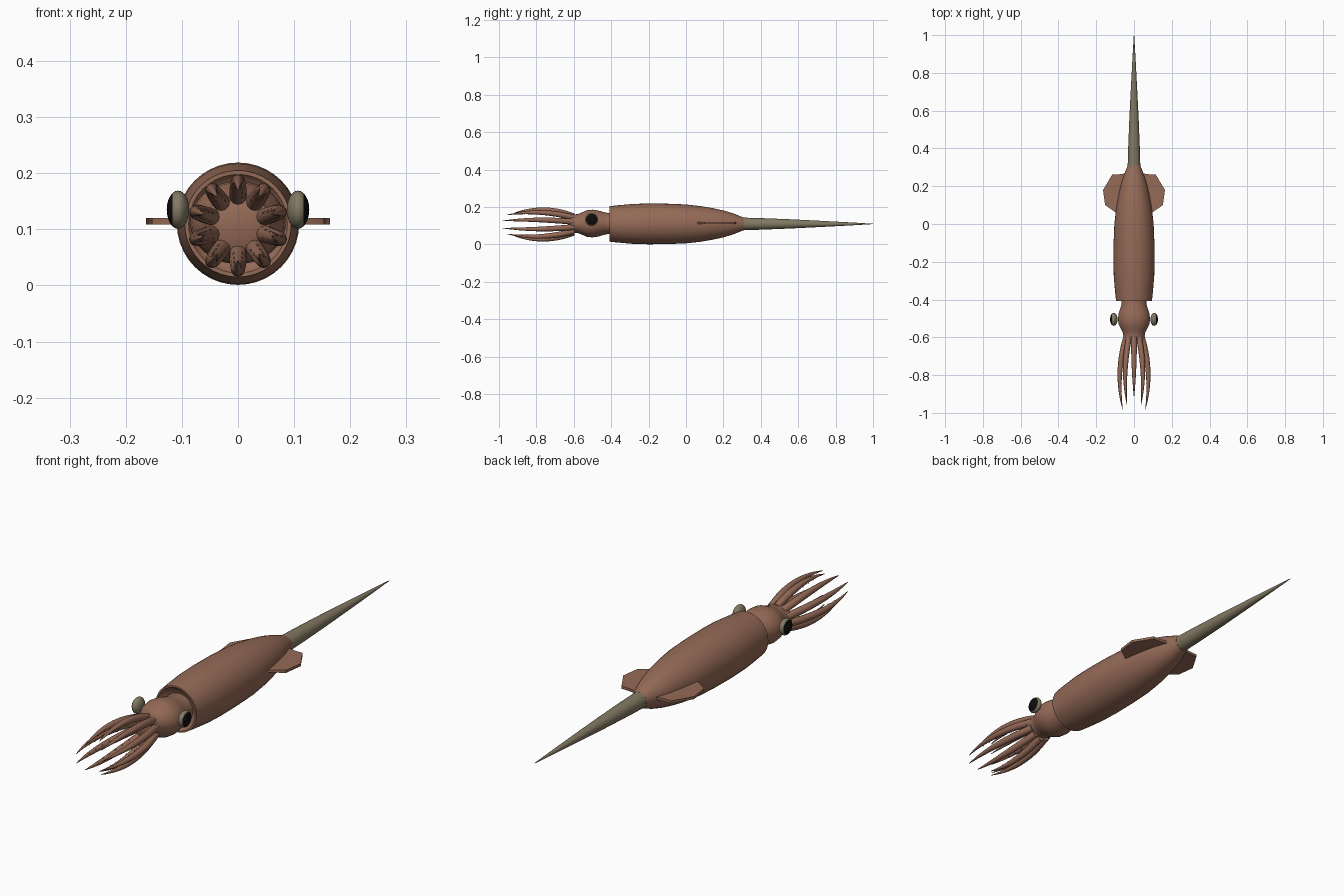
import bpy, bmesh
from math import sin, cos, pi, radians
from mathutils import Vector, Matrix

if "Cube" in bpy.data.objects:
    bpy.data.objects.remove(bpy.data.objects["Cube"], do_unlink=True)

AXIS = 0.11  # height of the body axis
parts = []


def material(name, rgb):
    m = bpy.data.materials.new(name)
    m.use_nodes = True
    m.diffuse_color = (*rgb, 1)
    m.node_tree.nodes["Principled BSDF"].inputs["Base Color"].default_value = (*rgb, 1)
    return m


skin = material("brown skin", (0.30, 0.145, 0.095))
shell = material("olive grey", (0.225, 0.19, 0.125))
black = material("pupil black", (0.004, 0.004, 0.004))


def finish(bm, name, *mats):
    bmesh.ops.recalc_face_normals(bm, faces=bm.faces)
    mesh = bpy.data.meshes.new(name)
    bm.to_mesh(mesh)
    bm.free()
    for m in mats:
        mesh.materials.append(m)
    ob = bpy.data.objects.new(name, mesh)
    bpy.context.collection.objects.link(ob)
    parts.append(ob)
    return ob


def loft(bm, stations, sides):
    """Skin elliptical rings given as (centre, half width, half height)."""
    rings = []
    for c, w, h in stations:
        rings.append([bm.verts.new((c[0] + w * cos(2 * pi * i / sides), c[1],
                                    c[2] + h * sin(2 * pi * i / sides)))
                      for i in range(sides)])
    for a, b in zip(rings, rings[1:]):
        for i in range(sides):
            j = (i + 1) % sides
            bm.faces.new((a[i], a[j], b[j], b[i]))
    bm.faces.new(rings[0])
    bm.faces.new(rings[-1])


def lathe(name, profile, mat, wide=1.0, z=AXIS):
    bm = bmesh.new()
    loft(bm, [((0, y, z), r * wide, r) for y, r in profile], 40)
    return finish(bm, name, mat)


# Mantle with an inturned collar, and the pointed guard behind it
lathe("mantle", [(-0.385, 0.05), (-0.395, 0.08), (-0.408, 0.088), (-0.408, 0.095),
                 (-0.36, 0.1), (-0.28, 0.107), (-0.2, 0.109), (-0.1, 0.108),
                 (0, 0.104), (0.08, 0.095), (0.14, 0.085), (0.2, 0.072),
                 (0.25, 0.057), (0.29, 0.041), (0.31, 0.034)], skin)
lathe("guard", [(0.29, 0.034), (0.4, 0.031), (0.55, 0.025), (0.75, 0.015),
                (0.9, 0.007), (1.0, 0.001)], shell)

# Head, flaring slightly into the arm crown
lathe("head", [(-0.38, 0.056), (-0.42, 0.057), (-0.44, 0.061), (-0.47, 0.07),
               (-0.5, 0.074), (-0.53, 0.071), (-0.56, 0.058), (-0.58, 0.05),
               (-0.6, 0.049), (-0.615, 0.05), (-0.622, 0.04)], skin, 1.15, 0.112)

# Ten arms bowing outward, each with two rows of small hooks inside
for k in range(10):
    ang = radians(90 + 36 * k)
    out = Vector((cos(ang), 0, sin(ang)))
    side = Vector((-sin(ang), 0, cos(ang)))
    length = 0.32 + 0.07 * abs(cos(ang))

    def centre(t):
        bow = 0.043 + 0.123 * t - 0.103 * t * t
        return Vector((0, -0.595 - length * t, 0.107)) + out * bow

    def thick(t):
        return 0.0145 * (1 - t ** 2.2) + 0.001

    bm = bmesh.new()
    steps = 14
    loft(bm, [(centre(i / steps), thick(i / steps), thick(i / steps))
              for i in range(steps + 1)], 12)
    for n in range(6):
        t = 0.2 + 0.11 * n
        for s in (-0.5, 0.5):
            spot = centre(t) + (side * s - out * 0.85) * thick(t)
            turn = (-out).to_track_quat('Z', 'Y').to_matrix().to_4x4()
            bmesh.ops.create_cone(bm, cap_ends=True, segments=6, radius1=0.003,
                                  radius2=0.0005, depth=0.008,
                                  matrix=Matrix.Translation(spot) @ turn)
    finish(bm, f"arm_{k + 1}", skin)

# Eyes and fins on both sides
fin_outline = [(0.03, 0.27), (0.085, 0.262), (0.115, 0.262), (0.164, 0.18),
               (0.153, 0.1), (0.095, 0.06), (0.03, 0.06)]
for label, s in (("left", 1), ("right", -1)):
    bm = bmesh.new()
    bmesh.ops.create_uvsphere(bm, u_segments=28, v_segments=12, radius=1,
                              matrix=Matrix.Rotation(s * pi / 2, 4, 'Y'))
    for f in bm.faces:
        f.material_index = int(f.calc_center_median().x * s > 0.5)
    bmesh.ops.transform(bm, verts=bm.verts, matrix=Matrix.Translation(
        (s * 0.107, -0.505, 0.135)) @ Matrix.Diagonal((0.02, 0.034, 0.034, 1)))
    finish(bm, label + "_eye", shell, black)

    bm = bmesh.new()
    face = bm.faces.new([bm.verts.new((s * x, y, 0.109)) for x, y in fin_outline])
    top = bmesh.ops.extrude_face_region(bm, geom=[face])["geom"]
    bmesh.ops.translate(bm, vec=(0, 0, 0.011),
                        verts=[v for v in top if isinstance(v, bmesh.types.BMVert)])
    finish(bm, label + "_fin", skin)

# Smooth shading with crisp edges
bpy.ops.object.select_all(action='DESELECT')
for ob in parts:
    ob.select_set(True)
bpy.context.view_layer.objects.active = parts[0]
bpy.ops.object.shade_smooth_by_angle(angle=radians(40))
